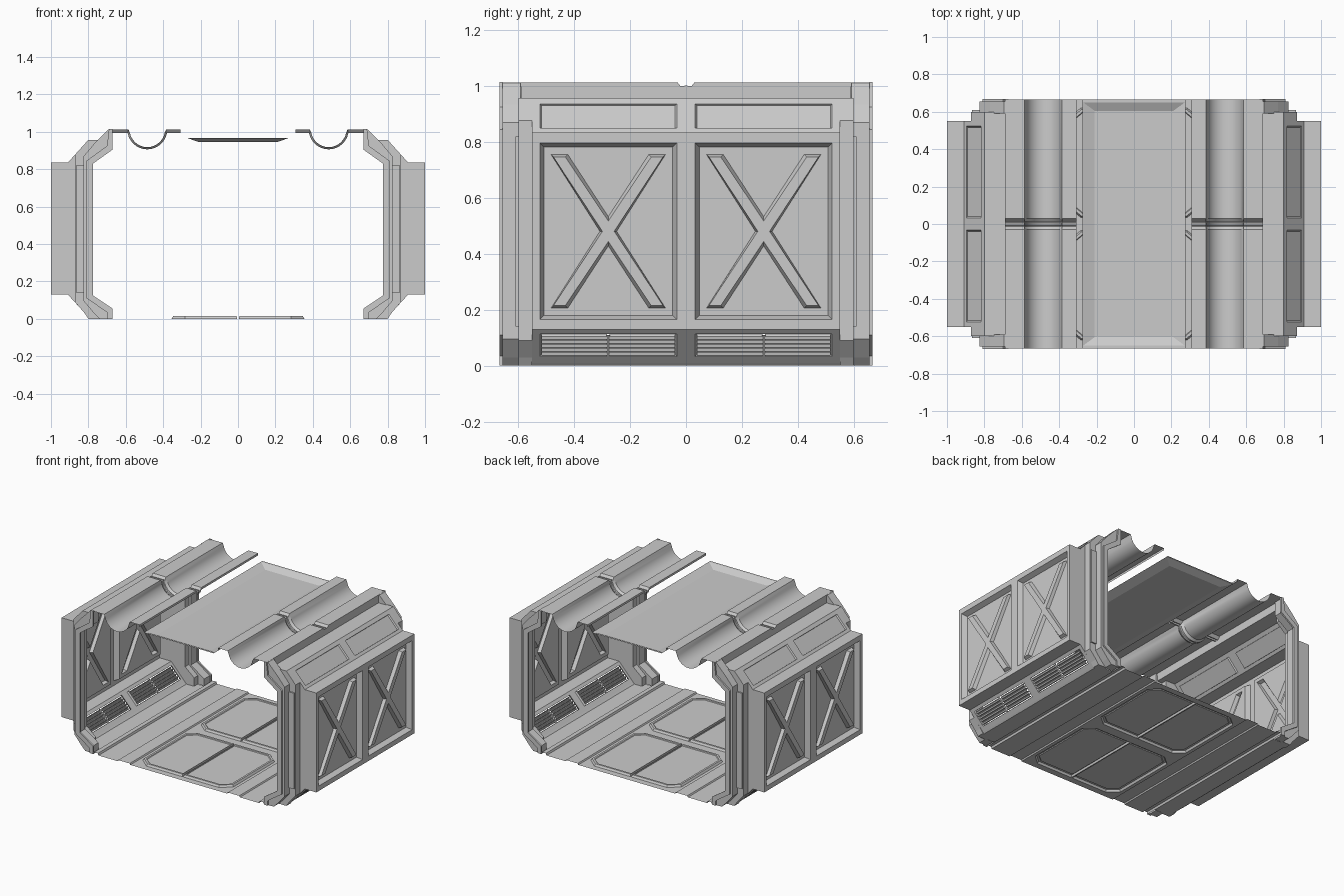
import bpy
from mathutils import Vector

if "Cube" in bpy.data.objects:
    bpy.data.objects.remove(bpy.data.objects["Cube"])


def make(name, verts, faces, axes=(True, True), smooth=False):
    me = bpy.data.meshes.new(name)
    me.from_pydata([tuple(v) for v in verts], [], faces)
    me.update()
    ob = bpy.data.objects.new(name, me)
    bpy.context.collection.objects.link(ob)
    if any(axes):
        m = ob.modifiers.new("Mirror", 'MIRROR')
        m.use_axis = (axes[0], axes[1], False)
    if smooth:
        bpy.ops.object.select_all(action='DESELECT')
        ob.select_set(True)
        bpy.context.view_layer.objects.active = ob
        bpy.ops.object.shade_smooth_by_angle(angle=0.6)
    return ob


def prism(name, pts, y0, y1):
    """Extrude an xz outline along y."""
    n = len(pts)
    v = [(x, y, z) for y in (y0, y1) for x, z in pts]
    f = [tuple(range(n)), tuple(range(2 * n - 1, n - 1, -1))]
    f += [(i, i + n, (i + 1) % n + n, (i + 1) % n) for i in range(n)]
    return make(name, v, f)


def loft(name, rows, axes=(True, True), smooth=False):
    n = len(rows[0])
    f = [(r * n + i, r * n + i + 1, (r + 1) * n + i + 1, (r + 1) * n + i)
         for r in range(len(rows) - 1) for i in range(n - 1)]
    return make(name, [p for r in rows for p in r], f, axes, smooth)


def framed(name, P, us, vs, bevel, depth, floor=True, cross=False):
    """Flat 3x3 sheet whose middle cell is recessed; optional raised X brace."""
    v, f = [], []

    def face(*pts):
        f.append(tuple(range(len(v), len(v) + len(pts))))
        v.extend(P(*p) for p in pts)

    for i in range(3):
        for j in range(3):
            if (i, j) != (1, 1):
                face(*[(us[i + a], vs[j + b], 0) for a, b in ((0, 0), (1, 0), (1, 1), (0, 1))])
    a, b, c, d = us[1], us[2], vs[1], vs[2]
    outer = [(a, c, 0), (b, c, 0), (b, d, 0), (a, d, 0)]
    inner = [(a + bevel, c + bevel, depth), (b - bevel, c + bevel, depth),
             (b - bevel, d - bevel, depth), (a + bevel, d - bevel, depth)]
    for k in range(4):
        face(outer[k], outer[(k + 1) % 4], inner[(k + 1) % 4], inner[k])
    if cross:
        cu, cv = (a + b) / 2, (c + d) / 2
        su, sv = 0.205, 0.275

        def outline(w, e, dd):
            # per arm: first tip, second tip, then the notch before the next arm
            pts = []
            notch = [(0, -w * 1.75), (w, 0), (0, w * 1.75), (-w, 0)]
            for k, (x, y) in enumerate(((-1, -1), (1, -1), (1, 1), (-1, 1))):
                far = (x * (su - e), y * (sv - e))
                near = (x * (su - e - 2 * w), y * (sv - e))
                tips = [far, near] if k in (0, 2) else [near, far]
                pts += tips + [notch[k]]
            return [(cu + p, cv + q, dd) for p, q in pts]
        lo, hi = outline(0.03, 0, depth), outline(0.021, 0.009, depth - 0.022)
        for k in range(4):
            n = (k + 1) % 4
            face(inner[k], lo[3 * k], lo[3 * k + 1])
            if k in (0, 2):
                face(inner[k], lo[3 * k + 1], lo[3 * k + 2], lo[3 * n], inner[n])
            else:
                face(inner[k], lo[3 * k + 1], lo[3 * k + 2], lo[3 * n], inner[n])
        for k in range(12):
            face(lo[k], lo[(k + 1) % 12], hi[(k + 1) % 12], hi[k])
        face(*hi)
    elif floor:
        face(*inner)
    return make(name, v, f)


def slope(p0, p1):
    """Plane mapper from p0 (v=0) to p1 (v=1) in xz; d pushes inward."""
    t = Vector((p1[0] - p0[0], p1[1] - p0[1]))
    n = Vector((-t.y, t.x)).normalized()
    return lambda u, v, d: (p0[0] + t.x * v + n.x * d, u, p0[1] + t.y * v + n.y * d)


U = [0, 0.033, 0.523, 0.55]

# Side walls: braced face, shelf, sloped top panel, end caps
framed("wall_brace_panel", lambda u, v, d: (1 - d, u, v), U, [0.13, 0.165, 0.797, 0.835], 0.015, 0.035, cross=True)
loft("wall_ledges_top", [[(x, y, 0.835) for x in (0.91, 1)] for y in (0, 0.55)])
loft("wall_ledges_bottom", [[(x, y, 0.13) for x in (0.91, 1)] for y in (0, 0.55)])
framed("wall_upper_slope", slope((0.91, 0.835), (0.80, 0.957)), U, [0, 0.13, 0.83, 1], 0.006, 0.008)
loft("wall_top_shelf", [[(0.80, y, 0.957), (0.69, y, 0.957), (0.69, y, 1.0)] for y in (0, 0.59)])
cap = [(0.80, 0.01), (0.91, 0.13), (1, 0.13), (1, 0.835), (0.91, 0.835), (0.80, 0.957)]
make("wall_end_cap", [(x, 0.55, z) for x, z in cap], [tuple(range(6))])

# Vent grilles on the lower slope
low = slope((0.80, 0.01), (0.91, 0.13))
framed("vent_surround", low, U, [0, 0.19, 0.86, 1], 0.006, 0.012, floor=False)
for k, (u0, u1) in enumerate(((0.039, 0.274), (0.282, 0.517))):
    prof = []
    for i in range(5):
        s = 0.225 + 0.12 * i
        prof += [(s, 0.012), (s + 0.035, -0.006), (s + 0.085, -0.001), (s + 0.095, 0.012)]
    prof.append((0.825, 0.012))
    loft(f"vent_louvers_{k}", [[low(u, s, d) for s, d in prof] for u in (u0, u1)])
loft("vent_divider", [[low(u, s, -0.002) for s in (0.2, 0.85)] for u in (0.272, 0.284)])

# End frames: three stepped arches, each a C-shaped outline
def arch(name, inner, outer, y0, y1):
    prism(name, inner + outer[::-1], y0, y1)


arch("frame_flange",
     [(0.67, 1.015), (0.67, 0.905), (0.775, 0.83), (0.775, 0.125), (0.67, 0.055), (0.67, 0)],
     [(0.69, 1.015), (0.70, 0.925), (0.81, 0.845), (0.81, 0.11), (0.70, 0.035), (0.70, 0)],
     0.655, 0.667)
arch("frame_middle",
     [(0.68, 1.012), (0.68, 0.91), (0.785, 0.835), (0.785, 0.12), (0.68, 0.05), (0.68, 0)],
     [(0.695, 1.012), (0.77, 0.935), (0.825, 0.87), (0.825, 0.095), (0.77, 0.03), (0.74, 0)],
     0.592, 0.656)
arch("frame_back",
     [(0.73, 0.957), (0.73, 0.90), (0.80, 0.84), (0.80, 0.12), (0.73, 0.06), (0.73, 0)],
     [(0.80, 0.957), (0.82, 0.935), (0.872, 0.877), (0.872, 0.09), (0.82, 0.03), (0.80, 0)],
     0.55, 0.6)
prism("frame_side_strip", [(0.815, 0.14), (0.866, 0.14), (0.866, 0.82), (0.815, 0.82)], 0.59, 0.61)

# Ceiling troughs with a ribbed groove across the middle
from math import cos, sin, pi
def trough(off):
    r, z = 0.095 + off * 0.6, 1.013 - off
    pts = [(0.308, z - 0.015), (0.308, z), (0.384, z)]
    pts += [(0.485 - r * cos(pi * i / 16), 1.013 - 0.0 - r * sin(pi * i / 16)) for i in range(1, 16)]
    return pts + [(0.586, z), (0.69, z), (0.69, z - 0.015)]


stations = [(-0.665, 0), (-0.03, 0), (-0.014, 0.02), (-0.008, 0.02), (-0.005, 0.01),
            (0.005, 0.01), (0.008, 0.02), (0.014, 0.02), (0.03, 0), (0.665, 0)]
loft("ceiling_trough", [[(x, y, z) for x, z in trough(o)] for y, o in stations], (True, False), True)

# Centre ceiling tray
v, f = [], []
for hx, hy, z in ((0.31, 0.665, 0.967), (0.272, 0.65, 0.967), (0.21, 0.605, 0.945)):
    hx = min(hx, 0.275)
    v += [(-hx, -hy, z), (hx, -hy, z), (hx, hy, z), (-hx, hy, z)]
for r in (0, 4):
    f += [(r + k, r + (k + 1) % 4, r + 4 + (k + 1) % 4, r + 4 + k) for k in range(4)]
make("ceiling_tray", v, f + [(8, 9, 10, 11)], (False, False))

# Floor: raised chamfered plates in a flat surround
rect = [(0, 0.0), (0.365, 0.0), (0.365, 0.665), (0, 0.665)]
def plate(e, z):
    return [(0.004 + e * 0.4, 0.035 + e, z), (0.285 - e * 0.4, 0.035 + e, z), (0.355 - e, 0.095 + e * 0.4, z),
            (0.355 - e, 0.56 - e * 0.4, z), (0.285 - e * 0.4, 0.62 - e, z), (0.004 + e * 0.4, 0.62 - e, z)]


v = [(x, y, 0) for x, y in rect] + plate(0, 0) + plate(0.008, 0.014) + plate(0.022, 0.014) + plate(0.026, 0.009)
f = [(0, 1, 5, 4), (1, 6, 5), (1, 2, 7, 6), (2, 8, 7), (2, 3, 9, 8), (3, 0, 4, 9)]
for r in (4, 10, 16):
    f += [(r + k, r + (k + 1) % 6, r + 6 + (k + 1) % 6, r + 6 + k) for k in range(6)]
make("floor_plates", v, f + [tuple(range(22, 28))])

# Floor side channels and edge rails
side = [(0.365, 0), (0.38, 0), (0.385, 0.009), (0.475, 0.009), (0.48, 0), (0.63, 0),
        (0.635, 0.014), (0.665, 0.014), (0.67, 0)]
loft("floor_side_strips", [[(x, y, z) for x, z in side] for y in (0, 0.665)])
loft("floor_wall_strip", [[(0.67, y, 0), (0.79, y, 0), (0.80, y, 0.01)] for y in (0, 0.59)])
